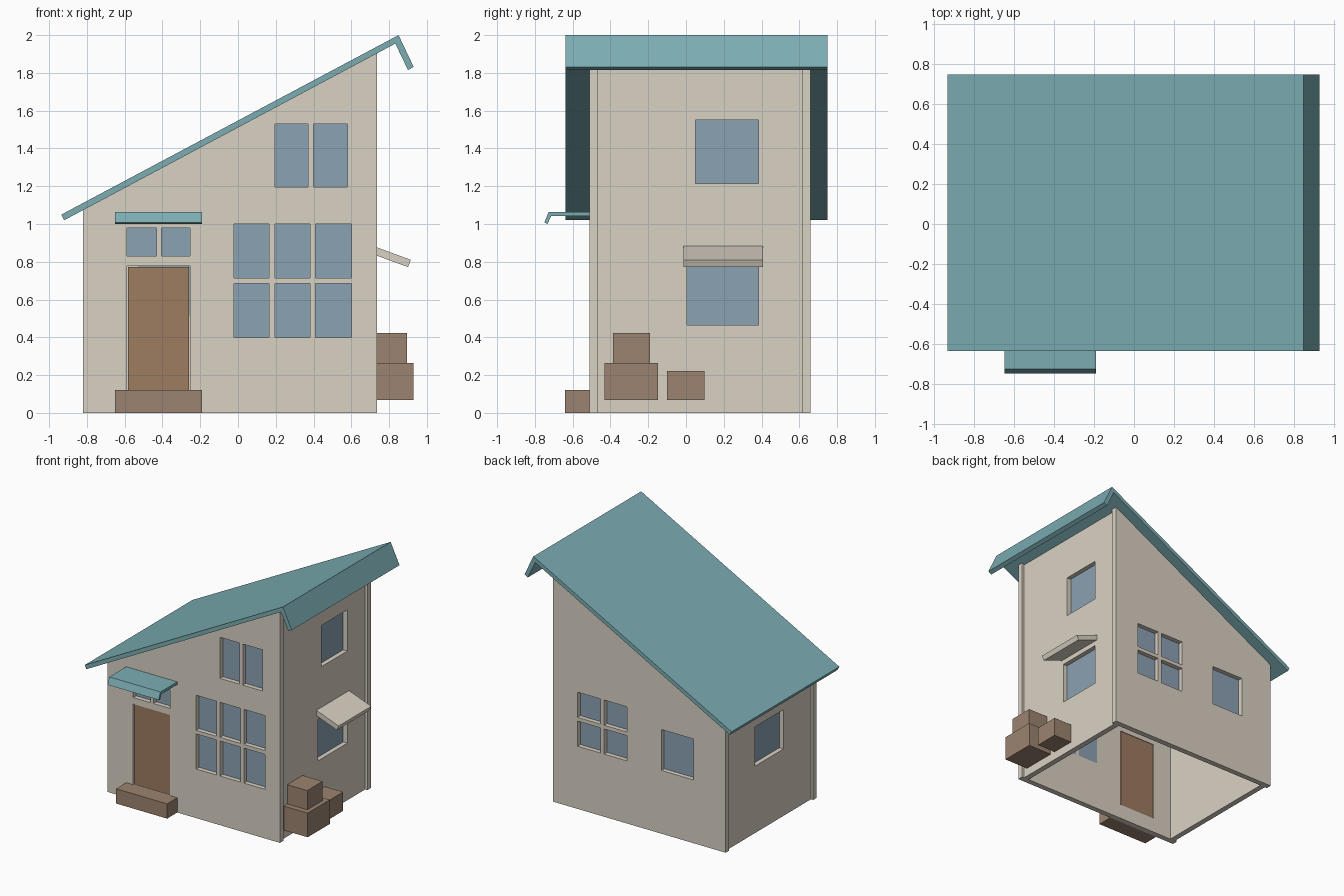
import bpy, bmesh
from mathutils import Vector

if "Cube" in bpy.data.objects:
    bpy.data.objects.remove(bpy.data.objects["Cube"])


def material(name, rgb):
    m = bpy.data.materials.new(name)
    m.diffuse_color = (*rgb, 1)
    m.use_nodes = True
    m.node_tree.nodes["Principled BSDF"].inputs["Base Color"].default_value = m.diffuse_color
    return m


PLASTER = material("plaster", (0.70, 0.64, 0.55))
TEAL = material("roof_teal", (0.20, 0.42, 0.45))
WOOD = material("wood", (0.33, 0.23, 0.16))
DOOR = material("door_brown", (0.34, 0.20, 0.12))
GLASS = material("glass", (0.26, 0.36, 0.45))


def finish(name, bm, mat):
    bmesh.ops.recalc_face_normals(bm, faces=bm.faces)
    me = bpy.data.meshes.new(name)
    bm.to_mesh(me)
    bm.free()
    ob = bpy.data.objects.new(name, me)
    bpy.context.collection.objects.link(ob)
    if mat:
        me.materials.append(mat)
    return ob


def boxes(name, spans, mat=None):
    """One object made of boxes, each (x0, x1, y0, y1, z0, z1)."""
    bm = bmesh.new()
    for x0, x1, y0, y1, z0, z1 in spans:
        for v in bmesh.ops.create_cube(bm, size=1)["verts"]:
            v.co = Vector((x1 if v.co.x > 0 else x0,
                           y1 if v.co.y > 0 else y0,
                           z1 if v.co.z > 0 else z0))
    return finish(name, bm, mat)


def prism(name, profile, axis, lo, hi, mat):
    """Extrude a (horizontal, z) profile along x or y."""
    bm = bmesh.new()
    put = (lambda a, z: (lo, a, z)) if axis == "x" else (lambda a, z: (a, lo, z))
    face = bm.faces.new([bm.verts.new(put(a, z)) for a, z in profile])
    ext = bmesh.ops.extrude_face_region(bm, geom=[face])["geom"]
    move = Vector((hi - lo, 0, 0)) if axis == "x" else Vector((0, hi - lo, 0))
    bmesh.ops.translate(bm, vec=move, verts=[g for g in ext if isinstance(g, bmesh.types.BMVert)])
    return finish(name, bm, mat)


def openings(wall, label, axis, outer, inner, rects, door=None):
    """Cut (a0, a1, z0, z1) holes in a wall and glaze them at its inner face."""
    def span(r, d0, d1):
        d0, d1 = sorted((d0, d1))
        return (d0, d1, *r) if axis == "x" else (r[0], r[1], d0, d1, r[2], r[3])
    s = 1 if inner > outer else -1
    holes = rects + ([door] if door else [])
    cutter = boxes(label + "_cutter", [span(r, outer - s * .05, inner + s * .05) for r in holes])
    cutter.hide_render = True
    cutter.hide_viewport = True
    mod = wall.modifiers.new("openings", "BOOLEAN")
    mod.operation, mod.solver, mod.object = "DIFFERENCE", "EXACT", cutter
    boxes(label + "_window_glass", [span(r, inner - s * .008, inner) for r in rects], GLASS)


# Gable walls
X0, X1, Y0, Y1, T, INSET = -0.82, 0.735, -0.51, 0.66, 0.045, 0.02


def under(x):
    return 1.022 + (x + 0.92) * 0.5314 + 0.005


gable = [(X0, 0), (X1, 0), (X1, under(X1)), (X0, under(X0))]
front = prism("front_wall", gable, "y", Y0, Y0 + T, PLASTER)
back = prism("back_wall", gable, "y", Y1 - T, Y1, PLASTER)

# Side walls, slightly inset between the gables
LX, RX = X0 + INSET, X1 - INSET
left = prism("left_wall", [(LX, 0), (LX + T, 0), (LX + T, under(LX + T)), (LX, under(LX))],
             "y", Y0 + T, Y1 - T, PLASTER)
right = prism("right_wall", [(RX - T, 0), (RX, 0), (RX, under(RX)), (RX - T, under(RX - T))],
              "y", Y0 + T, Y1 - T, PLASTER)

# Windows and door opening
grid = [(a, b, c, d) for a, b in ((-.02, .165), (.195, .38), (.41, .6))
        for c, d in ((.4, .685), (.715, 1.0))]
upper = [(.195, .37, 1.195, 1.53), (.4, .58, 1.195, 1.53)]
over_door = [(-.587, -.432, .83, .978), (-.405, -.255, .83, .978)]
openings(front, "front", "y", Y0, Y0 + T, grid + upper + over_door, (-.587, -.255, .12, .777))
back_grid = [(a, b, c, d) for a, b in ((.07, .275), (.31, .515))
             for c, d in ((.51, .715), (.745, .95))]
openings(back, "back", "y", Y1, Y1 - T, back_grid + [(-.53, -.24, .515, .848)])
openings(right, "right", "x", RX, RX - T, [(.05, .385, 1.215, 1.55), (.005, .385, .465, .80)])
openings(left, "left", "x", LX, LX + T, [(-.11, .255, .545, .865)])

# Door and step
boxes("door", [(-.583, -.259, Y0 + .008, Y0 + T, .12, .773)], DOOR)
boxes("door_step", [(-.65, -.19, -.64, Y0, 0, .12)], WOOD)

# Sloped roof with folded ridge flap
prism("roof", [(-.935, 1.05), (.85, 2.0), (.93, 1.832), (.90, 1.815), (.833, 1.955), (-.92, 1.02)],
      "y", -.637, .75, TEAL)

# Canopy over the door with a bent lip
prism("door_canopy", [(Y0, 1.064), (-.727, 1.064), (-.75, 1.008), (-.733, 1.0), (-.714, 1.042), (Y0, 1.042)],
      "x", -.65, -.19, TEAL)

# Awning over the lower right window
prism("window_awning", [(RX, .884), (.915, .81), (.90, .772), (RX, .84)], "y", -.012, .408, PLASTER)

# Crates against the right wall
boxes("large_crate", [(RX, .93, -.432, -.147, .068, .265)], WOOD)
boxes("top_crate", [(RX, .895, -.387, -.19, .265, .422)], WOOD)
boxes("small_crate", [(RX, .88, -.1, .097, .068, .222)], WOOD)
